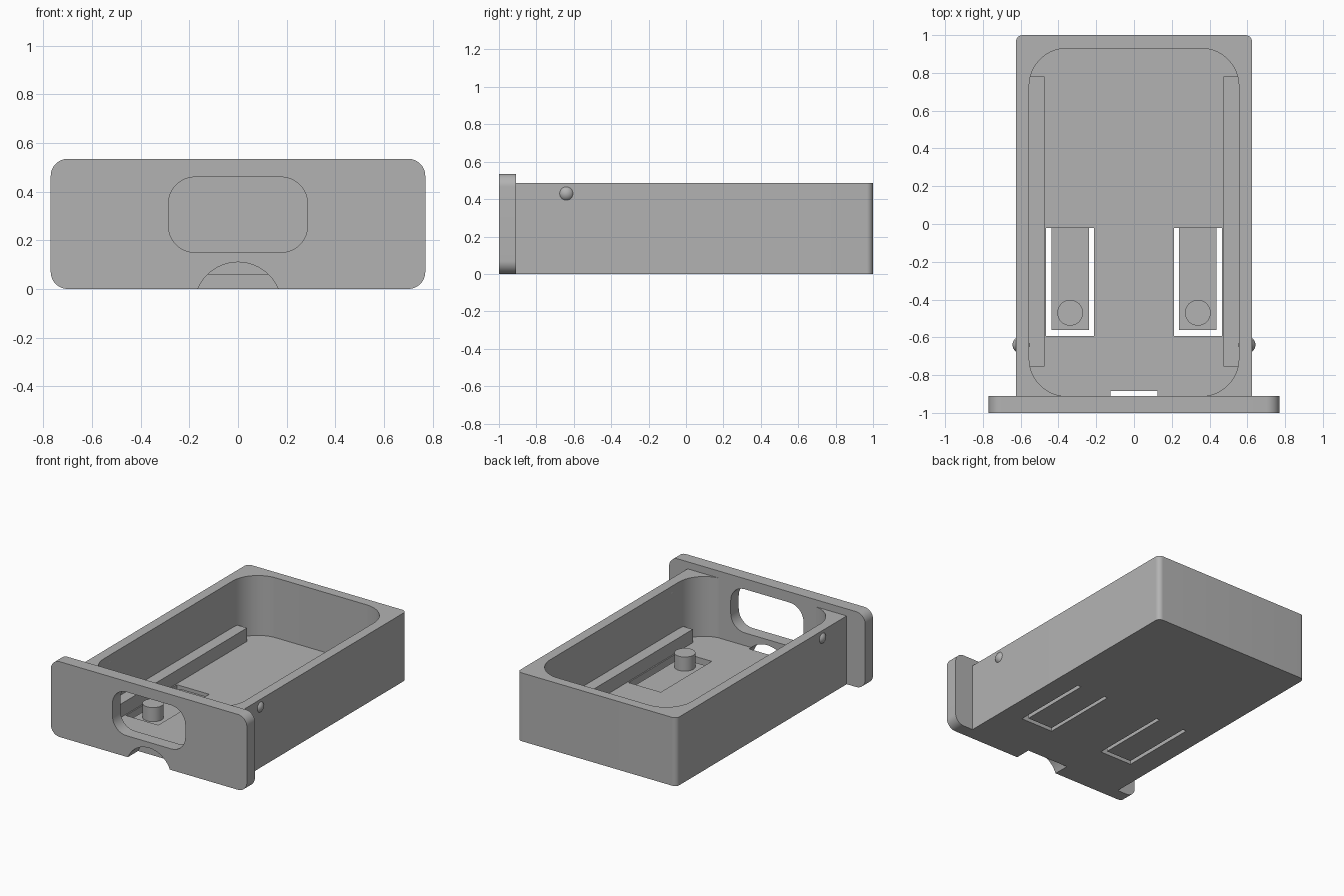
import bpy, bmesh, math
from mathutils import Matrix, Vector

cube = bpy.data.objects.get("Cube")
if cube:
    bpy.data.objects.remove(cube, do_unlink=True)

grey = bpy.data.materials.new("plain grey")
grey.use_nodes = True
grey.diffuse_color = (0.448, 0.448, 0.448, 1)
grey.node_tree.nodes["Principled BSDF"].inputs["Base Color"].default_value = grey.diffuse_color


def finish(name, bm):
    bmesh.ops.recalc_face_normals(bm, faces=bm.faces)
    mesh = bpy.data.meshes.new(name)
    bm.to_mesh(mesh)
    bm.free()
    mesh.materials.append(grey)
    obj = bpy.data.objects.new(name, mesh)
    bpy.context.collection.objects.link(obj)
    return obj


def prism(name, u, v, depth, radii=(0, 0, 0, 0), upright=False, steps=12):
    """Rounded rectangle, extruded along z, or along y when upright.
    Radii run counterclockwise from the (max u, max v) corner."""
    bm = bmesh.new()
    corners = ((1, 1), (0, 1), (0, 0), (1, 0))
    points = []
    for i, (a, b) in enumerate(corners):
        r = radii[i]
        cu = u[a] - r if a else u[a] + r
        cv = v[b] - r if b else v[b] + r
        n = steps if r else 0
        for k in range(n + 1):
            t = math.pi / 2 * (i + (k / n if n else 0))
            points.append((cu + r * math.cos(t), cv + r * math.sin(t)))
    place = (lambda p, d: (p[0], d, p[1])) if upright else (lambda p, d: (p[0], p[1], d))
    face = bm.faces.new([bm.verts.new(place(p, depth[0])) for p in points])
    extruded = bmesh.ops.extrude_face_region(bm, geom=[face])
    moved = [g for g in extruded["geom"] if isinstance(g, bmesh.types.BMVert)]
    shift = Vector(place((0, 0), depth[1] - depth[0]))
    bmesh.ops.translate(bm, verts=moved, vec=shift)
    return finish(name, bm)


def cylinder(name, center, radius, length, rotation=Matrix()):
    bm = bmesh.new()
    bmesh.ops.create_cone(bm, cap_ends=True, segments=64, radius1=radius, radius2=radius,
                          depth=length, matrix=Matrix.Translation(center) @ rotation)
    return finish(name, bm)


def cut(target, cutter):
    cutter.hide_render = True
    mod = target.modifiers.new("cut", "BOOLEAN")
    mod.operation = "DIFFERENCE"
    mod.solver = "EXACT"
    mod.object = cutter
    bpy.context.view_layer.objects.active = target
    bpy.ops.object.modifier_apply(modifier=mod.name)
    bpy.data.objects.remove(cutter, do_unlink=True)


def smooth(obj):
    bpy.ops.object.select_all(action="DESELECT")
    obj.select_set(True)
    bpy.context.view_layer.objects.active = obj
    bpy.ops.object.shade_smooth_by_angle(angle=math.radians(30))


def notch_cutter():
    return cylinder("notch_cutter", (0, -0.985, -0.069), 0.179, 0.2,
                    Matrix.Rotation(math.pi / 2, 4, "X"))


# Tray: rounded back corners, hollow that opens onto the front panel
floor = 0.06
tray = prism("tray", (-0.625, 0.625), (-0.91, 1), (0, 0.485), (0.035, 0.035, 0, 0))
cut(tray, prism("hollow_cutter", (-0.555, 0.555), (-0.912, 0.93), (floor, 0.6), (0.2,) * 4, steps=20))
cut(tray, notch_cutter())
for s in (-1, 1):
    edges = sorted((s * 0.212, s * 0.466))
    cut(tray, prism("slot_cutter", edges, (-0.592, -0.02), (-0.1, 0.2)))

# Front panel with the grip window and the thumb notch
panel = prism("front_panel", (-0.77, 0.77), (0, 0.535), (-1, -0.91), (0.07,) * 4, upright=True)
cut(panel, prism("window_cutter", (-0.286, 0.286), (0.15, 0.46), (-1.1, -0.8), (0.11,) * 4, upright=True))
cut(panel, notch_cutter())

parts = [tray, panel]
for s, side in ((1, "left"), (-1, "right")):
    # Rails along the inner walls
    prism(side + "_rail", sorted((s * 0.475, s * 0.565)), (-0.755, 0.78), (0.05, 0.155))
    # Spring tabs with round pegs
    prism(side + "_tab", sorted((s * 0.238, s * 0.438)), (-0.56, -0.02), (0, 0.035))
    parts.append(cylinder(side + "_peg", (s * 0.338, -0.47, 0.08), 0.068, 0.11))
    # Snap bumps on the outer walls
    bm = bmesh.new()
    bmesh.ops.create_uvsphere(bm, u_segments=32, v_segments=16, radius=0.045,
                              matrix=Matrix.Translation((s * 0.598, -0.64, 0.43)))
    parts.append(finish(side + "_bump", bm))

for part in parts:
    smooth(part)
